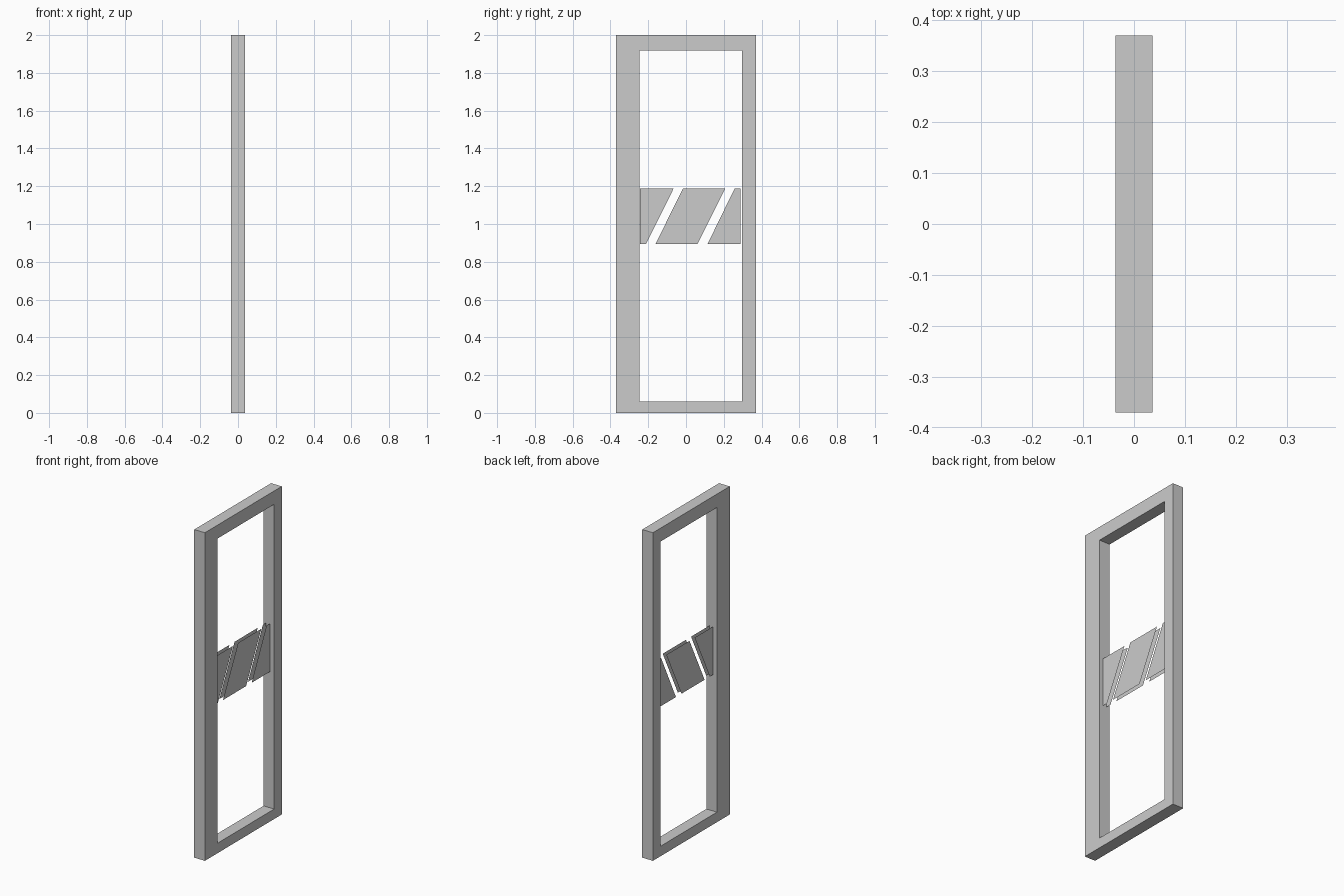
import bpy, bmesh

if "Cube" in bpy.data.objects:
    bpy.data.objects.remove(bpy.data.objects["Cube"])

HALF_DEPTH = 0.036   # half thickness of the door frame
SHEET_X = 0.012      # offset of the strip sheets from the glass plane


def rect(y0, y1, z0, z1):
    return [(y0, z0), (y1, z0), (y1, z1), (y0, z1)]


def make_object(name, bm):
    mesh = bpy.data.meshes.new(name)
    bm.to_mesh(mesh)
    bm.free()
    obj = bpy.data.objects.new(name, mesh)
    bpy.context.collection.objects.link(obj)
    return obj


# Door frame: a rectangular ring with one wide stile
bm = bmesh.new()
outer, inner = rect(-0.37, 0.37, 0.0, 2.0), rect(-0.247, 0.297, 0.061, 1.918)
loops = [[bm.verts.new((x, y, z)) for y, z in pts]
         for x, pts in ((HALF_DEPTH, outer), (HALF_DEPTH, inner),
                        (-HALF_DEPTH, inner), (-HALF_DEPTH, outer))]
for k in range(4):
    a, b = loops[k], loops[(k + 1) % 4]
    for i in range(4):
        j = (i + 1) % 4
        bm.faces.new((a[i], a[j], b[j], b[i]))
bmesh.ops.recalc_face_normals(bm, faces=bm.faces)
make_object("door_frame", bm)

# Slanted safety strip pieces, one thin sheet on each side of the pane
Z0, Z1 = 0.894, 1.187
pieces = {  # bottom left, bottom right, top right, top left (y values)
    "left": (-0.244, -0.212, -0.066, -0.244),
    "middle": (-0.162, 0.061, 0.207, -0.016),
    "right": (0.114, 0.289, 0.289, 0.257),
}
for side, x in (("outside", SHEET_X), ("inside", -SHEET_X)):
    for name, ys in pieces.items():
        bm = bmesh.new()
        verts = [bm.verts.new((x, y, z)) for y, z in zip(ys, (Z0, Z0, Z1, Z1))]
        bm.faces.new(verts if x > 0 else verts[::-1])
        make_object(f"strip_{name}_{side}", bm)
